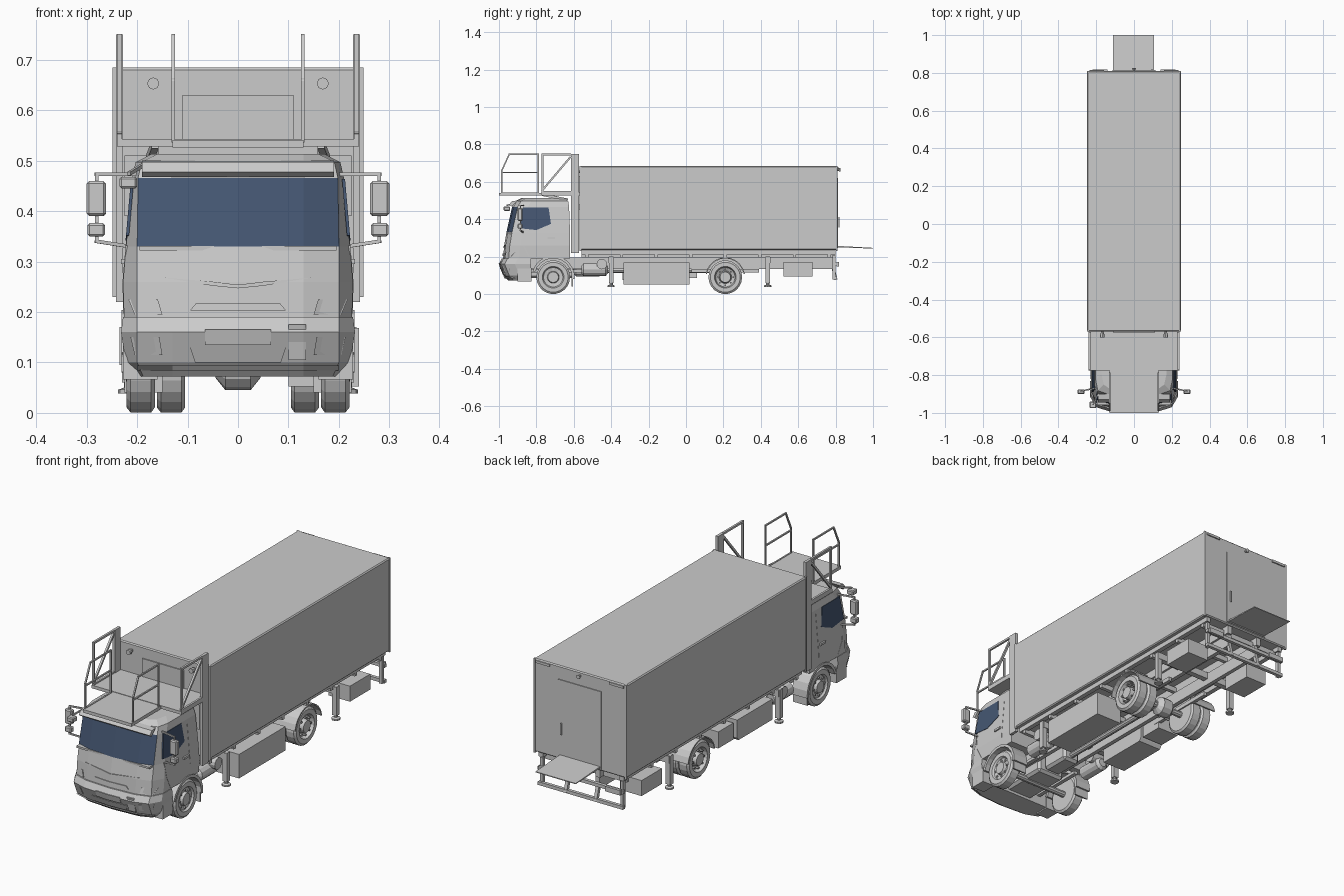
import bpy, bmesh, math
from mathutils import Vector

if "Cube" in bpy.data.objects:
    bpy.data.objects.remove(bpy.data.objects["Cube"])

glass = bpy.data.materials.new("tinted_glass")
glass.diffuse_color = (0.06, 0.095, 0.17, 1)
glass.use_nodes = True
glass.node_tree.nodes["Principled BSDF"].inputs["Base Color"].default_value = glass.diffuse_color


def finish(name, bm, mirror=False, mat=None, bevel=0):
    bmesh.ops.recalc_face_normals(bm, faces=bm.faces)
    me = bpy.data.meshes.new(name)
    bm.to_mesh(me)
    bm.free()
    ob = bpy.data.objects.new(name, me)
    bpy.context.collection.objects.link(ob)
    if mat:
        me.materials.append(mat)
    if bevel:
        ob.modifiers.new("bevel", 'BEVEL').width = bevel
    if mirror:
        ob.modifiers.new("mirror", 'MIRROR')
    return ob


def bridge(bm, a, b):
    return [bm.faces.new((a[i], a[(i + 1) % len(a)], b[(i + 1) % len(a)], b[i])) for i in range(len(a))]


def loft(bm, rings):
    vs = [[bm.verts.new(p) for p in r] for r in rings]
    bands = [bridge(bm, a, b) for a, b in zip(vs, vs[1:])]
    bm.faces.new(vs[0])
    bm.faces.new(vs[-1])
    return bands


def box(name, x, y, z, mirror=False, bevel=0):
    bm = bmesh.new()
    loft(bm, [[(a, y[0], z[0]), (a, y[1], z[0]), (a, y[1], z[1]), (a, y[0], z[1])] for a in x])
    return finish(name, bm, mirror, None, bevel)


def prism(name, pts, x, mirror=False):
    bm = bmesh.new()
    loft(bm, [[(a, p[0], p[1]) for p in pts] for a in x])
    return finish(name, bm, mirror)


def bars(name, paths, t, mirror=False):
    bm = bmesh.new()
    for path in paths:
        for a, b in zip(path, path[1:]):
            a, b = Vector(a), Vector(b)
            d = (b - a).normalized()
            s = d.cross(Vector((0, 1, 0) if abs(d.z) > .9 else (0, 0, 1))).normalized() * t / 2
            u = s.cross(d).normalized() * t / 2
            loft(bm, [[p + s + u, p - s + u, p - s - u, p + s - u] for p in (a - d * t / 2, b + d * t / 2)])
    return finish(name, bm, mirror)


def lathe(name, centre, prof, axis='x', mirror=False, n=20):
    # prof: (distance along axis, radius), closed with end caps
    bm = bmesh.new()
    c = Vector(centre)
    rings = []
    for a, r in prof:
        ring = []
        for i in range(n):
            p, q = r * math.cos(math.tau * i / n), r * math.sin(math.tau * i / n)
            ring.append(c + Vector({'x': (a, p, q), 'y': (p, a, q), 'z': (p, q, a)}[axis]))
        rings.append(ring)
    loft(bm, rings)
    return finish(name, bm, mirror)


def arch(name, cy, r0, r1, a0, a1, x, n=10):
    ang = [math.radians(a0 + (a1 - a0) * i / n) for i in range(n + 1)]
    pts = [(cy + r1 * math.cos(t), .09 + r1 * math.sin(t)) for t in ang]
    pts += [(cy + r0 * math.cos(t), .09 + r0 * math.sin(t)) for t in reversed(ang)]
    return prism(name, pts, x, True)


# Cab and bumper cross-sections: height, half width, front y, back y
CAB = [(.19, .226, -.978, -.62), (.26, .228, -.972, -.62), (.33, .222, -.96, -.62),
       (.466, .21, -.93, -.625), (.497, .203, -.912, -.63), (.513, .172, -.88, -.65)]
BUMPER = [(.072, .2, -.95, -.83), (.1, .222, -.975, -.83), (.16, .232, -1.0, -.83), (.19, .228, -.985, -.83)]


def half(w, yf):
    return [(0, yf), (.13, yf + .008), (min(.2, w - .012), yf + .03), (w, yf + .085)]


def level(z, L):
    for a, b in zip(L, L[1:]):
        if z <= b[0]:
            k = (z - a[0]) / (b[0] - a[0])
            return [p + (q - p) * k for p, q in zip(a, b)]
    return L[-1]


def surf(x, z, L):
    _, w, yf, _ = level(z, L)
    h = half(w, yf)
    for a, b in zip(h, h[1:]):
        if abs(x) <= b[0]:
            return a[1] + (b[1] - a[1]) * (abs(x) - a[0]) / (b[0] - a[0])
    return h[-1][1]


def shell(name, L):
    bm = bmesh.new()
    rings = []
    for z, w, yf, yb in L:
        h = half(w, yf) + [(w, yb)]
        rings.append([(-x, y, z) for x, y in reversed(h[1:])] + [(x, y, z) for x, y in h])
    bands = loft(bm, rings)
    if name == "cab":
        for f in bands[2][2:6]:
            f.material_index = 1
    return finish(name, bm)


def front_panel(name, x0, x1, z0, z1, L, out=.004, spread=0, mirror=False):
    xs = [x0] + [k for k in (-.13, 0, .13) if x0 < k < x1] + [x1]
    bm = bmesh.new()
    rings = []
    for x in xs:
        e = x * (1 + spread)
        rings.append([(x, surf(x, z0, L) - out, z0), (e, surf(e, z1, L) - out, z1),
                      (e, surf(e, z1, L) + .01, z1), (x, surf(x, z0, L) + .01, z0)])
    loft(bm, rings)
    return finish(name, bm, mirror)


# Cab with windscreen
cab = shell("cab", CAB)
body = bpy.data.materials.new("body")
body.diffuse_color = (.8, .8, .8, 1)
body.use_nodes = True
body.node_tree.nodes["Principled BSDF"].inputs["Base Color"].default_value = body.diffuse_color
cab.data.materials.append(body)
cab.data.materials.append(glass)
shell("bumper", BUMPER)

# Side windows and door seams
bm = bmesh.new()
win = [(-.89, .352), (-.872, .464), (-.735, .464), (-.722, .375), (-.80, .342)]
loft(bm, [[(level(z, CAB)[1] + o, y, z) for y, z in win] for o in (-.004, .002)])
finish("side_window", bm, True, glass)
seam = [(-.88, .33), (-.87, .26), (-.84, .2)], [(-.69, .46), (-.69, .33), (-.69, .26), (-.69, .21)]
bars("door_seam", [[(level(z, CAB)[1] - .001, y, z) for y, z in s] for s in seam], .004, True)
box("door_handle", (.222, .232), (-.74, -.70), (.295, .305), True)

# Front details
front_panel("hood_grille", -.095, .095, .203, .217, CAB, spread=-.12)
for s in (-1, 1):
    bm = bmesh.new()
    pts = [(0, .247), (.05 * s, .252), (.145 * s, .268), (.05 * s, .26), (0, .254)]
    loft(bm, [[(x, surf(x, z, CAB) - o, z) for x, z in pts] for o in (.004, -.01)])
    finish("hood_crease", bm)
front_panel("headlight", .15, .205, .195, .225, CAB, .005, .06, True)
front_panel("number_plate", -.065, .065, .135, .165, BUMPER)
front_panel("lower_grille", -.085, .085, .1, .13, BUMPER, .003, .12)
front_panel("fog_light", .15, .205, .115, .15, BUMPER, .004, .04, True)
front_panel("tow_cover", .1, .135, .105, .175, BUMPER, .007)
front_panel("bumper_lip", -.2, .2, .084, .094, BUMPER, .008)
box("wiper_cowl", (-.195, .195), (-.957, -.93), (.322, .331))
box("cab_step", (.16, .228), (-.90, -.825), (.066, .14), True)
prism("sun_visor", [(-.932, .468), (-.945, .478), (-.93, .497), (-.9, .5)], (-.19, .19))

# Mirrors
box("main_mirror", (.262, .3), (-.90, -.875), (.39, .46), True, .005)
box("wide_mirror", (.264, .298), (-.90, -.875), (.35, .376), True, .004)
bars("mirror_arm", [[(.205, -.87, .473), (.28, -.885, .473), (.28, -.885, .34), (.215, -.87, .33)]], .007, True)
bars("kerb_mirror_arm", [[(-.19, -.90, .49), (-.215, -.955, .475)]], .007)
box("kerb_mirror", (-.235, -.2), (-.975, -.94), (.445, .468), False, .004)

# Cargo body with doors and lamps
box("cargo_body", (-.248, .248), (-.57, .81), (.235, .685), False, .005)
box("front_door", (-.11, .11), (-.575, -.56), (.53, .63))
box("rear_door", (-.115, .115), (.8, .814), (.245, .62))
bars("rear_door_handle", [[(.095, .818, .36), (.095, .818, .41)]], .006)
bars("roof_trim", [[(.244, -.565, .235), (.244, -.565, .68)], [(.244, .806, .235), (.244, .806, .68)]], .01, True)
lathe("front_floodlight", (.168, -.6, .653), [(0, .012), (.012, .012), (.03, .006)], 'y', True, 8)
lathe("rear_lamp", (0, .81, .665), [(0, .006), (.015, .01)], 'y', False, 8)
box("rear_corner_lamp", (.16, .235), (.81, .816), (.668, .68), True)
prism("rear_ramp", [(.8, .25), (.8, .258), (1.0, .247), (1.0, .243)], (-.11, .105))

# Loading platform over the cab
box("platform_wide", (-.24, .24), (-.775, -.57), (.528, .543))
box("platform_nose", (-.13, .13), (-1.0, -.77), (.526, .541))
bars("platform_support", [[(.165, -.76, .53), (.175, -.64, .505)], [(.165, -.60, .525), (.165, -.57, .46)]], .014, True)
box("guide_post", (.228, .242), (-.615, -.572), (.22, .75), True)
box("air_intake", (.17, .225), (-.615, -.585), (.39, .51), True)
rail = [(-.79, .54), (-.79, .747), (-.945, .747), (-.985, .66), (-.985, .54)]
bars("inner_railing", [[(.128, y, z) for y, z in rail + rail[:1]],
                       [(.128, -.79, .65), (.128, -.985, .65)]], .007, True)
bars("outer_railing", [[(.235, -.768, .54), (.235, -.768, .746), (.235, -.62, .746)],
                       [(.235, -.768, .555), (.235, -.62, .73)], [(.235, -.768, .545), (.235, -.62, .545)]], .01, True)

# Wheels
tyre = [(.165, .01), (.165, .08), (.172, .09), (.213, .09), (.221, .08), (.221, .058)]
hubs = {"front": [(.212, .052), (.208, .032), (.222, .028), (.222, .004)],
        "rear": [(.2, .052), (.19, .034), (.222, .028), (.222, .004)]}
for k, y in (("front", -.71), ("rear", .21)):
    lathe(k + "_wheel", (0, y, .09), tyre + hubs[k], 'x', True, 22)
    for i in range(8):
        t = math.tau * i / 8
        lathe(k + "_wheel_nut", (.2, y + .042 * math.cos(t), .09 + .042 * math.sin(t)),
              [(-.01, .005), (.016, .005)], 'x', True, 6)
    lathe(k + "_axle", (0, y, .09), [(-.17, .016), (.17, .016)], n=10)
lathe("inner_rear_wheel", (-.06, .21, .09), tyre + [(.2, .052), (.2, .004)], 'x', True, 22)
arch("front_wheel_arch", -.71, .101, .115, -5, 165, (.15, .231))
arch("rear_mudguard", .21, .1, .106, 10, 170, (.1, .23))
box("mud_flap", (.15, .225), (-.612, -.605), (.04, .12), True)
lathe("differential", (0, .21, .09), [(-.045, .02), (-.025, .045), (.025, .045), (.045, .02)], n=12)
lathe("drive_shaft", (0, -.5, .125), [(0, .014), (.68, .014)], 'y', n=10)

# Chassis
box("chassis_rail", (.07, .09), (-.93, .79), (.135, .195), True)
box("subframe_rail", (.075, .1), (-.56, .8), (.195, .235), True)
box("body_sill", (.205, .228), (-.56, .8), (.212, .236), True)
for i in range(8):
    y = -.53 + i * .185
    box("crossmember", (-.225, .225), (y - .009, y + .009), (.195, .22))
box("engine", (-.075, .075), (-.9, -.6), (.085, .19), False, .012)
box("gearbox", (-.045, .045), (-.6, -.45), (.095, .18), False, .012)
box("front_leaf_spring", (.105, .125), (-.85, -.56), (.115, .13), True)
box("rear_leaf_spring", (.098, .115), (.03, .39), (.115, .135), True)

# Lockers, tanks and batteries
box("right_locker", (.1, .24), (-.335, .02), (.052, .168))
box("rear_locker", (.12, .235), (.52, .675), (.095, .17), True)
prism("fuel_tank", [(-.34, .075), (-.08, .075), (-.07, .09), (-.07, .175), (-.34, .175)], (-.225, -.1))
box("battery_box", (-.215, -.1), (-.055, .06), (.085, .165))
lathe("air_tank", (.16, -.56, .13), [(0, .02), (.012, .034), (.13, .034), (.142, .02)], 'y', True, 12)
lathe("exhaust_silencer", (.11, -.45, .16), [(0, .028), (.1, .028)], 'x', True, 12)

# Stabiliser legs
for y in (-.4, .437):
    box("stabiliser_beam", (-.225, .225), (y - .014, y + .014), (.165, .198))
    box("stabiliser_leg", (.205, .23), (y - .012, y + .012), (.06, .2), True)
    lathe("stabiliser_foot", (.2175, y, .038), [(0, .02), (.008, .02), (.012, .009), (.03, .009)], 'z', True, 10)

# Rear underrun guard and tail lamps
bars("rear_guard", [[(-.22, .8, .085), (.22, .8, .085)], [(-.22, .8, .16), (.22, .8, .16)],
                    [(-.08, .8, .085), (-.08, .77, .2)], [(.08, .8, .085), (.08, .77, .2)],
                    [(-.215, .79, .085), (-.215, .79, .2)], [(.215, .79, .085), (.215, .79, .2)]], .016)
box("tail_lamp", (.14, .22), (.805, .818), (.148, .172), True)
